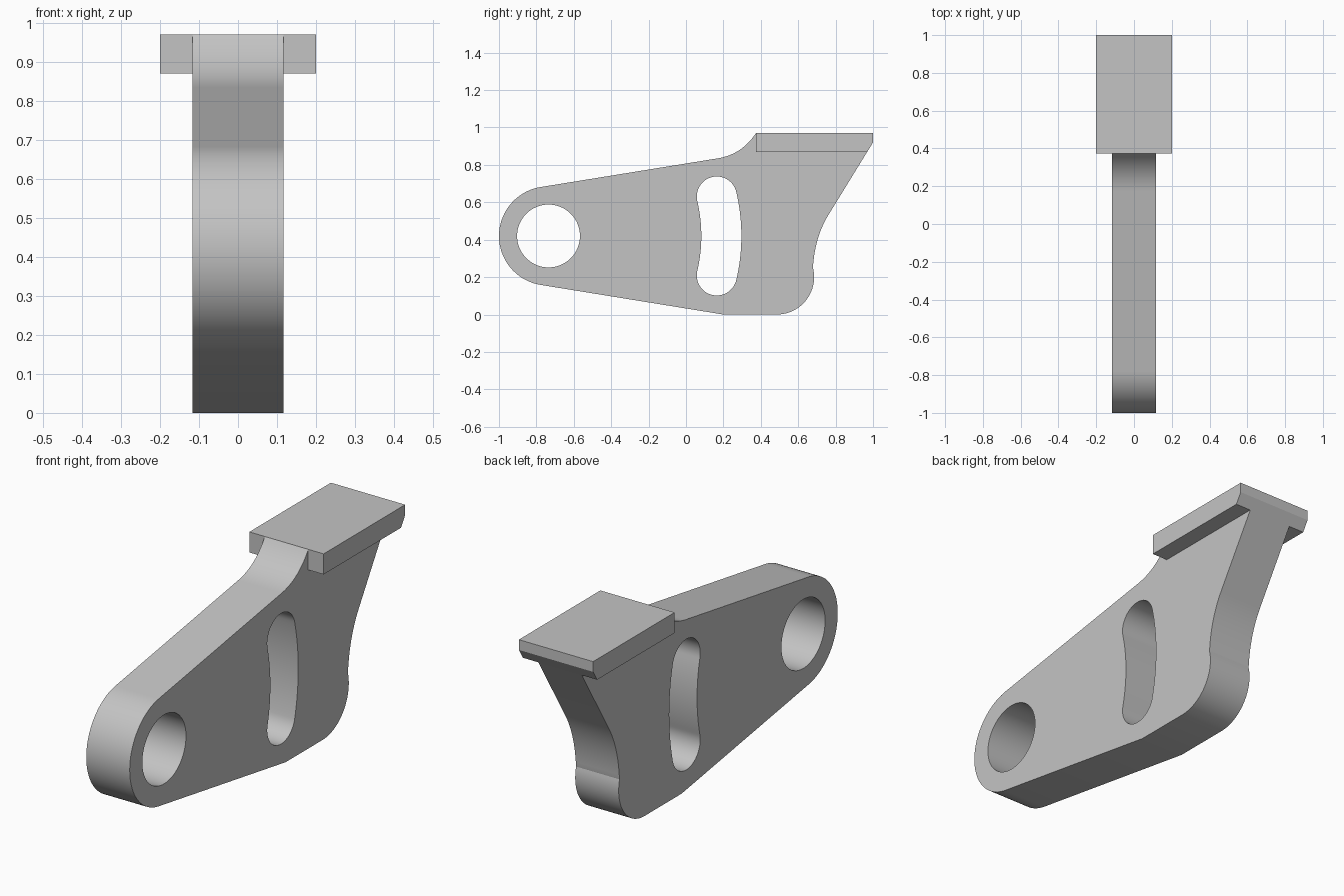
import bpy, bmesh
from math import radians, cos, sin
from mathutils import Matrix, Vector

cube = bpy.data.objects.get("Cube")
if cube:
    bpy.data.objects.remove(cube, do_unlink=True)

grey = bpy.data.materials.new("plain grey")
grey.use_nodes = True
COLOUR = (0.55, 0.55, 0.55, 1)
grey.diffuse_color = COLOUR
grey.node_tree.nodes["Principled BSDF"].inputs["Base Color"].default_value = COLOUR


def arc(centre, radius, start, end, steps=32):
    """Points along a circular arc, angles in degrees."""
    angles = [radians(start + (end - start) * i / steps) for i in range(steps + 1)]
    return [(centre[0] + radius * cos(a), centre[1] + radius * sin(a)) for a in angles]


def bend(a, control, b, steps=16):
    """Points along a smooth bend from a to b."""
    a, control, b = Vector(a), Vector(control), Vector(b)
    ts = [i / steps for i in range(steps + 1)]
    return [tuple(a * (1 - t) ** 2 + control * 2 * t * (1 - t) + b * t * t) for t in ts]


def extrude_profile(name, loops, half_width):
    """Extrude closed (y, z) loops along x; inner loops become holes."""
    curve = bpy.data.curves.new(name, 'CURVE')
    curve.dimensions = '2D'
    curve.fill_mode = 'BOTH'
    curve.extrude = half_width
    for loop in loops:
        spline = curve.splines.new('POLY')
        spline.points.add(len(loop) - 1)
        for point, (u, v) in zip(spline.points, loop):
            point.co = (u, v, 0, 1)
        spline.use_cyclic_u = True
    source = bpy.data.objects.new(name + "_outline", curve)
    bpy.context.collection.objects.link(source)
    bpy.context.view_layer.update()
    graph = bpy.context.evaluated_depsgraph_get()
    mesh = bpy.data.meshes.new_from_object(source.evaluated_get(graph))
    bpy.data.objects.remove(source, do_unlink=True)

    bm = bmesh.new()
    bm.from_mesh(mesh)
    bmesh.ops.remove_doubles(bm, verts=bm.verts, dist=0.0002)
    bm.transform(Matrix(((0, 0, 1, 0), (1, 0, 0, 0), (0, 1, 0, 0), (0, 0, 0, 1))))
    bmesh.ops.recalc_face_normals(bm, faces=bm.faces)
    bm.to_mesh(mesh)
    bm.free()
    mesh.materials.clear()
    mesh.materials.append(grey)
    obj = bpy.data.objects.new(name, mesh)
    bpy.context.collection.objects.link(obj)
    bpy.ops.object.select_all(action='DESELECT')
    obj.select_set(True)
    bpy.context.view_layer.objects.active = obj
    bpy.ops.object.shade_smooth_by_angle(angle=radians(15))
    return obj


PIVOT = (-0.735, 0.42)

# Arm outline: round boss, lower edge, heel, back edge, then the top fillet
outline = arc(PIVOT, 0.265, 99.3, 260.7, 48)
outline += [(0.2, 0)]
outline += arc((0.485, 0.2), 0.2, -90, 15)
outline += bend((0.679, 0.256), (0.69, 0.415), (0.76, 0.53))
outline += [(0.969, 0.87), (0.96, 0.95), (0.4, 0.95)]
outline += bend((0.373, 0.969), (0.30, 0.857), (0.17, 0.835))

# Pivot hole and curved slot, which sweeps around the pivot
hole = arc(PIVOT, 0.168, 0, 360, 64)[:-1]
SWING, TRACK, SLOT = 13.2, 0.924, 0.107
ends = [(PIVOT[0] + TRACK * cos(radians(s * SWING)),
         PIVOT[1] + TRACK * sin(radians(s * SWING))) for s in (1, -1)]
slot = arc(PIVOT, TRACK + SLOT, -SWING, SWING, 24)
slot += arc(ends[0], SLOT, SWING, SWING + 180)[1:]
slot += arc(PIVOT, TRACK - SLOT, SWING, -SWING, 24)[1:]
slot += arc(ends[1], SLOT, 180 - SWING, 360 - SWING)[1:-1]
extrude_profile("arm", [outline, hole, slot], 0.117)

# Flat top pad with a bevelled rear edge
pad = [(0.373, 0.87), (0.969, 0.87), (1, 0.92), (1, 0.97), (0.373, 0.97)]
extrude_profile("top_pad", [pad], 0.2)
